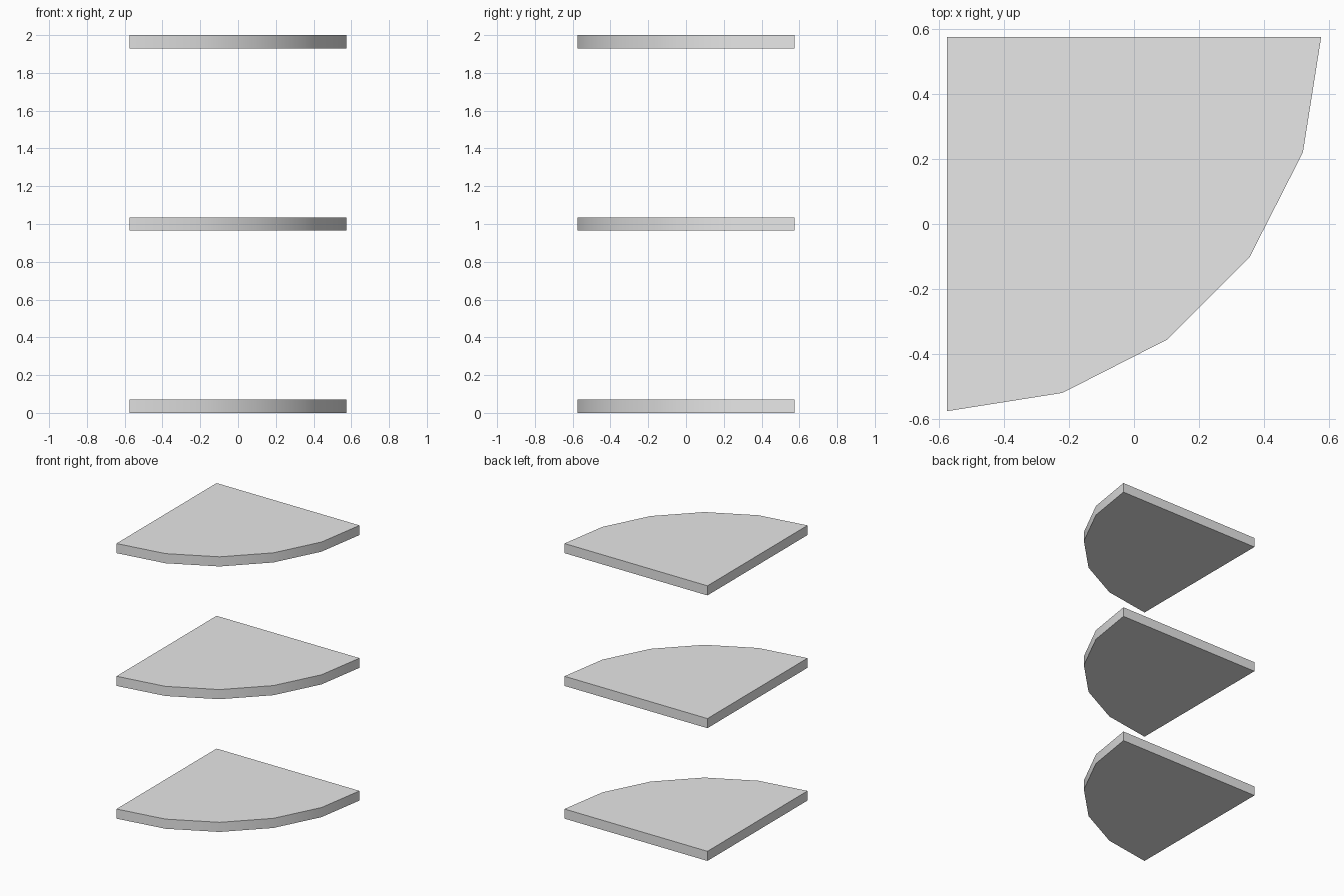
import bpy
import bmesh
from math import cos, sin, radians

cube = bpy.data.objects.get("Cube")
if cube:
    bpy.data.objects.remove(cube, do_unlink=True)

HALF = 0.575          # half the width of a shelf
RADIUS = 2 * HALF     # the arc is centred on the back corner
THICK = 0.07
SEGMENTS = 5

# Plain grey finish
GREY = (0.8, 0.8, 0.8, 1.0)
mat = bpy.data.materials.new("light_grey")
mat.use_nodes = True
mat.diffuse_color = GREY
mat.node_tree.nodes["Principled BSDF"].inputs["Base Color"].default_value = GREY


def corner_shelf(name, z):
    """Quarter-round board with its square corner at the back right."""
    bm = bmesh.new()
    outline = [(-HALF, HALF)]
    for i in range(SEGMENTS + 1):
        a = radians(-90 + 90 * i / SEGMENTS)
        outline.append((-HALF + RADIUS * cos(a), HALF + RADIUS * sin(a)))
    base = bm.faces.new([bm.verts.new((x, y, 0)) for x, y in outline])
    top = bmesh.ops.extrude_face_region(bm, geom=[base], use_keep_orig=True)
    verts = [g for g in top["geom"] if isinstance(g, bmesh.types.BMVert)]
    bmesh.ops.translate(bm, verts=verts, vec=(0, 0, THICK))
    bmesh.ops.recalc_face_normals(bm, faces=bm.faces)
    mesh = bpy.data.meshes.new(name)
    bm.to_mesh(mesh)
    bm.free()
    mesh.materials.append(mat)
    obj = bpy.data.objects.new(name, mesh)
    obj.location.z = z
    bpy.context.collection.objects.link(obj)

    # Smooth the curved front, keep the rims and corners sharp
    bpy.ops.object.select_all(action="DESELECT")
    obj.select_set(True)
    bpy.context.view_layer.objects.active = obj
    bpy.ops.object.shade_smooth_by_angle(angle=radians(30))


# Three evenly spaced shelves
for i, name in enumerate(("bottom_shelf", "middle_shelf", "top_shelf")):
    corner_shelf(name, i * (2 - THICK) / 2)
